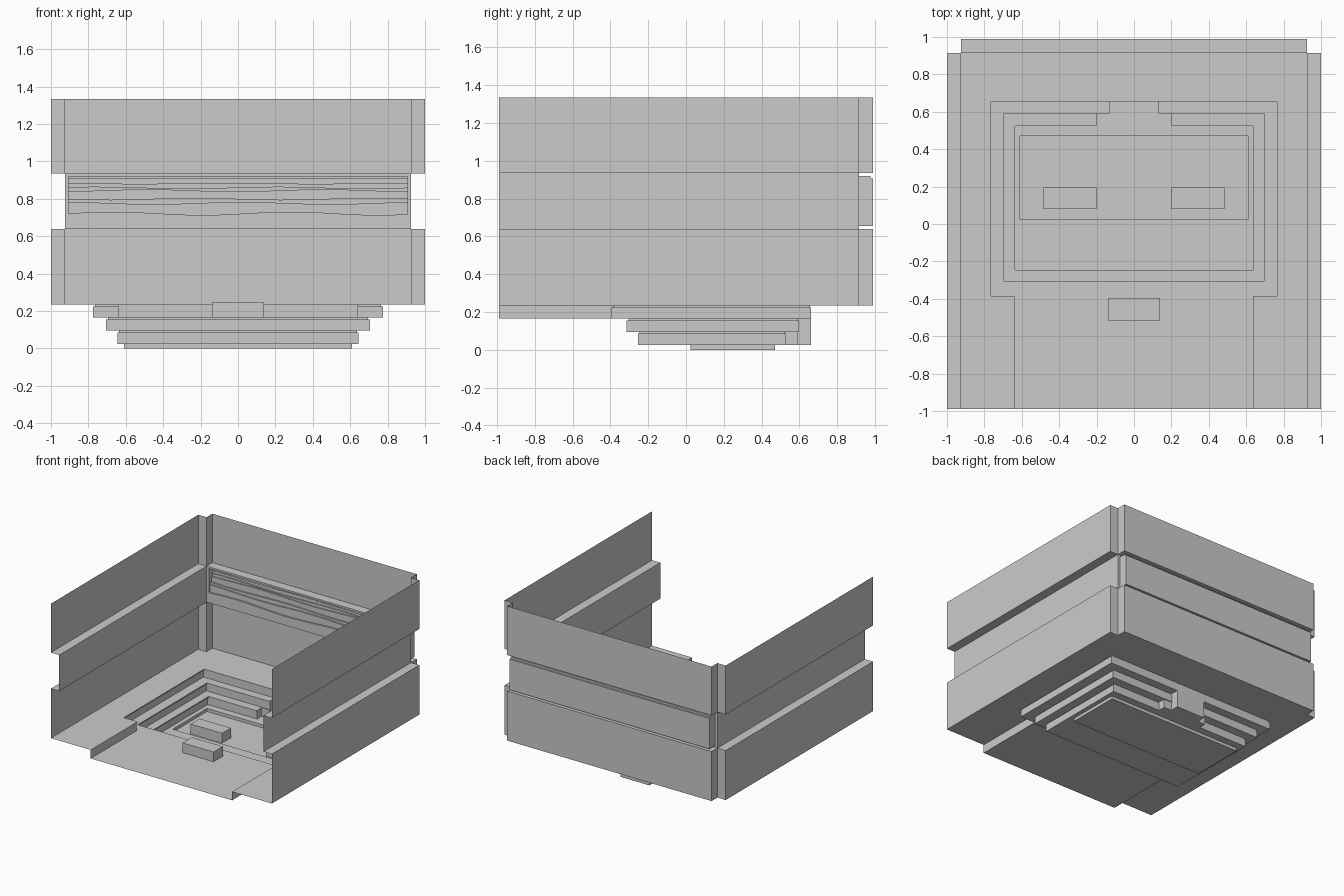
import bpy, bmesh, math

if "Cube" in bpy.data.objects:
    bpy.data.objects.remove(bpy.data.objects["Cube"])

FLOOR, EPS = 0.235, 1e-5


def make(name, quads):
    """Mesh object from a list of coordinate quads, welded together."""
    bm = bmesh.new()
    for q in quads:
        bm.faces.new([bm.verts.new(p) for p in q])
    bmesh.ops.remove_doubles(bm, verts=bm.verts, dist=1e-4)
    bmesh.ops.recalc_face_normals(bm, faces=bm.faces)
    bmesh.ops.dissolve_limit(bm, angle_limit=0.005, verts=bm.verts, edges=bm.edges)
    me = bpy.data.meshes.new(name)
    bm.to_mesh(me)
    bm.free()
    ob = bpy.data.objects.new(name, me)
    bpy.context.collection.objects.link(ob)
    return ob


def box(name, x0, x1, y0, y1, z0, z1):
    bpy.ops.mesh.primitive_cube_add(size=1, location=((x0+x1)/2, (y0+y1)/2, (z0+z1)/2))
    ob = bpy.context.object
    ob.name = name
    ob.scale = (x1-x0, y1-y0, z1-z0)


def inside(rects, x, y):
    return any(abs(x) < hx and a < y < b for hx, a, b in rects)


def grid(rects):
    xs = sorted({s*r[0] for r in rects for s in (-1, 1)})
    ys = sorted({v for r in rects for v in r[1:]})
    return [(xs[i], xs[i+1], ys[j], ys[j+1])
            for i in range(len(xs)-1) for j in range(len(ys)-1)]


def fill(a, b, z):
    """Flat sheet covering region a but not region b."""
    out = []
    for x0, x1, y0, y1 in grid(a + b):
        c = ((x0+x1)/2, (y0+y1)/2)
        if inside(a, *c) and not inside(b, *c):
            out.append([(x0, y0, z), (x1, y0, z), (x1, y1, z), (x0, y1, z)])
    return out


def rise(a, z0, z1):
    """Upright sheet along the outline of region a (open at the front edge)."""
    out = []
    for x0, x1, y0, y1 in grid(a):
        mx, my = (x0+x1)/2, (y0+y1)/2
        if not inside(a, mx, my):
            continue
        for px, py, p, q in ((x0-EPS, my, (x0, y0), (x0, y1)), (x1+EPS, my, (x1, y0), (x1, y1)),
                             (mx, y0-EPS, (x0, y0), (x1, y0)), (mx, y1+EPS, (x0, y1), (x1, y1))):
            if not inside(a, px, py) and py > -0.99:
                out.append([(*p, z0), (*q, z0), (*q, z1), (*p, z1)])
    return out


# Regions are (half width, y start, y end)
plan = [(1.0, -0.99, 0.915), (0.925, -0.99, 0.99)]
inner = [(0.925, -0.99, 0.915)]
walk, notch, notch2 = (0.64, -0.99, -0.38), (0.13, 0.58, 0.66), (0.2, 0.52, 0.59)
levels = [([(0.765, -0.385, 0.655), walk], [(0.775, -0.395, 0.66), walk]),
          ([(0.695, -0.305, 0.59), notch], [(0.705, -0.315, 0.597), notch]),
          ([(0.635, -0.245, 0.525), notch2, notch], [(0.645, -0.255, 0.53), notch2, notch])]
basin = [(0.61, 0.025, 0.47)]

# Floor with the stepped pit and its thin nosings
quads = fill(plan, levels[0][0], FLOOR)
z = FLOOR
for i, (lip, under) in enumerate(levels):
    nxt = levels[i+1][0] if i < 2 else basin
    quads += rise(lip, z-0.01, z) + fill(under, lip, z-0.01)
    quads += rise(under, z-0.07, z-0.01) + fill(under, nxt, z-0.07)
    z -= 0.07
quads += rise(basin, 0, z) + fill(basin, [], 0)
make("stepped_floor", quads)

# Walls: outer bands above and below an inset middle band
make("lower_wall", rise(plan, FLOOR, 0.64) + fill(plan, inner, 0.64))
make("upper_wall", rise(plan, 0.935, 1.335) + fill(plan, inner, 0.935))
make("middle_side_walls", [[(s*0.925, -0.99, 0.64), (s*0.925, 0.915, 0.64),
                            (s*0.925, 0.915, 0.935), (s*0.925, -0.99, 0.935)] for s in (-1, 1)])

# Framed relief panel in the back wall
W, Y0, Y1 = 0.905, 0.915, 0.988
frame = [[(s*0.925, Y0, 0.64), (s*W, Y0, 0.64), (s*W, Y0, 0.935), (s*0.925, Y0, 0.935)] for s in (-1, 1)]
frame += [[(-W, Y0, 0.92), (W, Y0, 0.92), (W, Y0, 0.935), (-W, Y0, 0.935)]]
make("panel_frame", frame)
shell = [[(s*W, Y0, 0.655), (s*W, Y1, 0.655), (s*W, Y1, 0.905), (s*W, Y0, 0.905)] for s in (-1, 1)]
shell += [[(s*W, Y0, 0.905), (s*W, 0.975, 0.905), (s*W, 0.975, 0.92), (s*W, Y0, 0.92)] for s in (-1, 1)]
shell += [[(-W, a, p), (W, a, p), (W, b, q), (-W, b, q)] for a, p, b, q in
          ((Y0, 0.655, Y1, 0.655), (Y1, 0.655, Y1, 0.905), (Y1, 0.905, 0.975, 0.905),
           (0.975, 0.905, 0.975, 0.92), (0.975, 0.92, Y0, 0.92))]
make("panel_shell", shell)

# Wavy terraces inside the panel: each rises, then steps back
terraces = [(Y0, 0.722, 0.009), (0.928, 0.777, 0.006), (0.94, 0.8, 0.005),
            (0.952, 0.845, 0.006), (0.962, 0.86, 0.005), (0.972, 0.883, 0.003)]
N = 16
rows = [[(-W+2*W*k/N, Y0, 0.64) for k in range(N+1)]]
for i, (y, h, amp) in enumerate(terraces):
    zs = [h + amp*math.sin(0.75*k + 1.7*i) for k in range(N+1)]
    back = terraces[i+1][0] if i < len(terraces)-1 else Y1-0.003
    for yy in (y, back):
        rows.append([(-W+2*W*k/N, yy, zs[k]) for k in range(N+1)])
make("wavy_terraces", [[a[k], a[k+1], b[k+1], b[k]] for a, b in zip(rows, rows[1:]) for k in range(N)])

# Block seats
box("front_seat", -0.14, 0.14, -0.515, -0.395, 0.165, 0.245)
box("right_seat", 0.2, 0.485, 0.08, 0.195, 0.0, 0.08)
box("left_seat", -0.485, -0.2, 0.08, 0.195, 0.0, 0.08)
